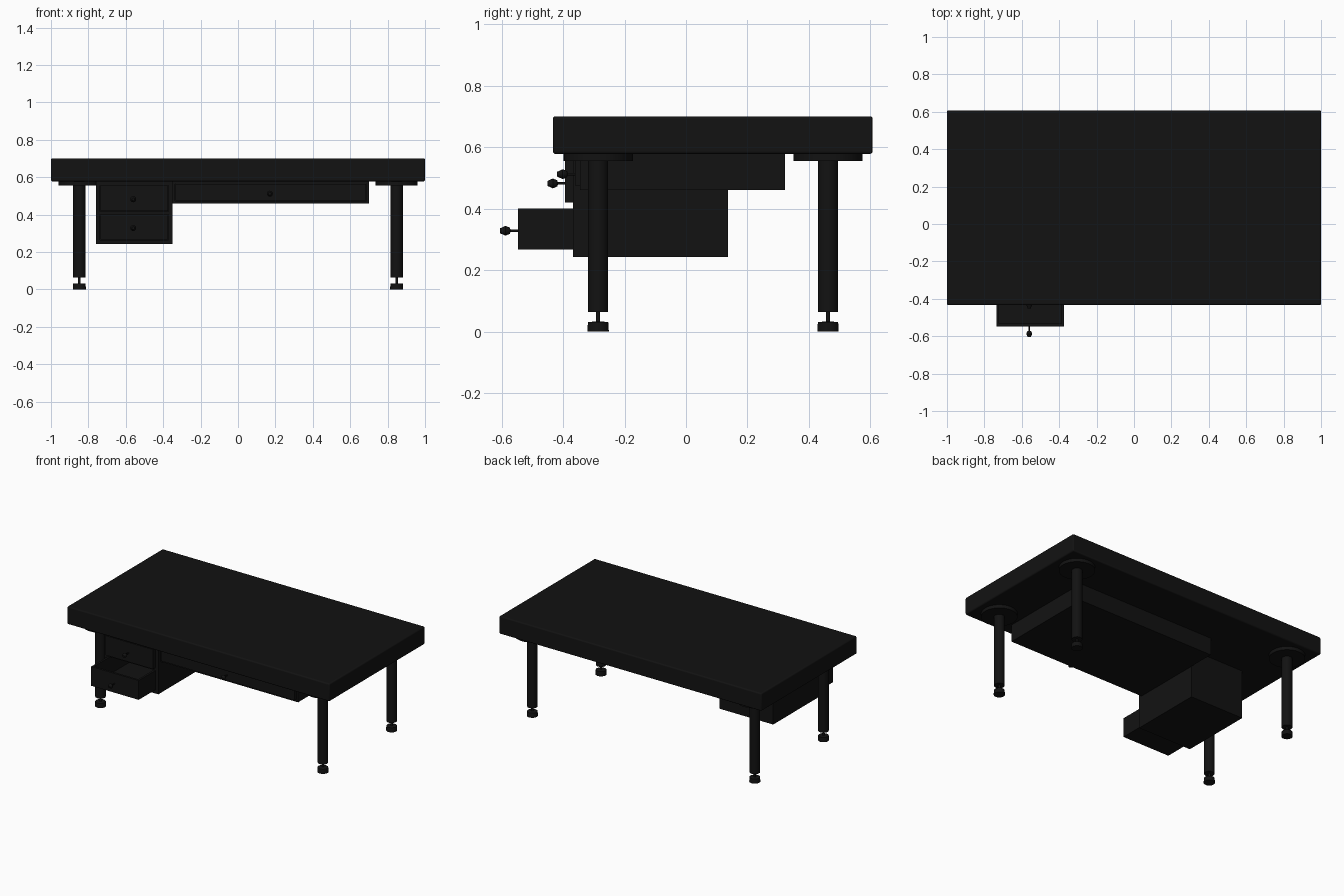
import bpy, bmesh, math
from mathutils import Matrix

if "Cube" in bpy.data.objects:
    bpy.data.objects.remove(bpy.data.objects["Cube"])

black = bpy.data.materials.new("black_finish")
black.diffuse_color = (0.006, 0.006, 0.006, 1)
black.use_nodes = True
black.node_tree.nodes["Principled BSDF"].inputs["Base Color"].default_value = black.diffuse_color


def finish(name, bm, bevel=0.0, smooth=False):
    bmesh.ops.recalc_face_normals(bm, faces=bm.faces[:])
    me = bpy.data.meshes.new(name)
    bm.to_mesh(me)
    bm.free()
    me.materials.append(black)
    ob = bpy.data.objects.new(name, me)
    bpy.context.collection.objects.link(ob)
    if bevel:
        m = ob.modifiers.new("soft_edges", 'BEVEL')
        m.width, m.segments = bevel, 3
    if smooth:
        bpy.context.view_layer.objects.active = ob
        ob.select_set(True)
        bpy.ops.object.shade_smooth_by_angle(angle=math.radians(35))
        ob.select_set(False)
    return ob


def add_box(bm, x, y, z):
    """Box from (min, max) pairs."""
    size = [b - a for a, b in (x, y, z)]
    mid = [(a + b) / 2 for a, b in (x, y, z)]
    bmesh.ops.create_cube(bm, size=1, matrix=Matrix.Translation(mid) @ Matrix.Diagonal((*size, 1)))


def shell(name, x, y, z, t, open_side, shelf=None):
    """Box made of boards, open at the front or at the top."""
    bm = bmesh.new()
    (x0, x1), (y0, y1), (z0, z1) = x, y, z
    add_box(bm, (x0, x0 + t), y, z)
    add_box(bm, (x1 - t, x1), y, z)
    inner = (x0 + t, x1 - t)
    add_box(bm, inner, y, (z0, z0 + t))
    add_box(bm, inner, (y1 - t, y1), (z0 + t, z1))
    if open_side == 'front':
        add_box(bm, inner, (y0, y1 - t), (z1 - t, z1))
    else:
        add_box(bm, inner, (y0, y0 + t), (z0 + t, z1))
    if shelf:
        add_box(bm, inner, (y0, y1 - t), shelf)
    return finish(name, bm)


def lathe(name, profile, matrix, steps=32):
    """Spin a (radius, height) profile around its z axis."""
    bm = bmesh.new()
    vs = [bm.verts.new((r, 0, h)) for r, h in profile]
    es = [bm.edges.new(p) for p in zip(vs, vs[1:])]
    bmesh.ops.spin(bm, geom=vs + es, axis=(0, 0, 1), cent=(0, 0, 0),
                   angle=2 * math.pi, steps=steps)
    bmesh.ops.remove_doubles(bm, verts=bm.verts[:], dist=1e-5)
    bm.transform(matrix)
    return finish(name, bm, smooth=True)


# Table top
bm = bmesh.new()
add_box(bm, (-1, 1), (-0.433, 0.607), (0.578, 0.70))
finish("table_top", bm, bevel=0.008, smooth=True)

# Legs: foot pad, thin screw, round post, mounting plate
leg = [(0, 0), (0.035, 0), (0.033, 0.031), (0.007, 0.033), (0.007, 0.064),
       (0.033, 0.064), (0.033, 0.555), (0.113, 0.555), (0.113, 0.58), (0, 0.58)]
for sx, side in ((-1, "left"), (1, "right")):
    for y, end in ((-0.286, "front"), (0.462, "back")):
        lathe(f"{end}_{side}_leg", leg, Matrix.Translation((0.848 * sx, y, 0)))

# Cabinet and wide drawer housing
shell("cabinet", (-0.76, -0.35), (-0.368, 0.136), (0.243, 0.579), 0.022, 'front', (0.402, 0.418))
shell("wide_drawer_housing", (-0.35, 0.70), (-0.345, 0.322), (0.46, 0.579), 0.014, 'front')

# Drawers, each pulled out a different amount, with a faceted knob
knob = [(0, -0.004), (0.004, -0.004), (0.004, 0.024), (0.010, 0.026),
        (0.016, 0.040), (0.008, 0.058), (0, 0.058)]
drawers = [
    ("upper_drawer", (-0.736, -0.374), (-0.393, 0.09), (0.420, 0.555), 0.482),
    ("lower_drawer", (-0.736, -0.374), (-0.547, -0.06), (0.267, 0.400), 0.328),
    ("wide_drawer", (-0.334, 0.684), (-0.361, 0.30), (0.475, 0.563), 0.512),
]
for name, x, y, z, kz in drawers:
    shell(name, x, y, z, 0.014, 'top')
    place = Matrix.Translation((sum(x) / 2 - 0.005, y[0], kz)) @ Matrix.Rotation(math.pi / 2, 4, 'X')
    lathe(name + "_knob", knob, place, steps=12)
